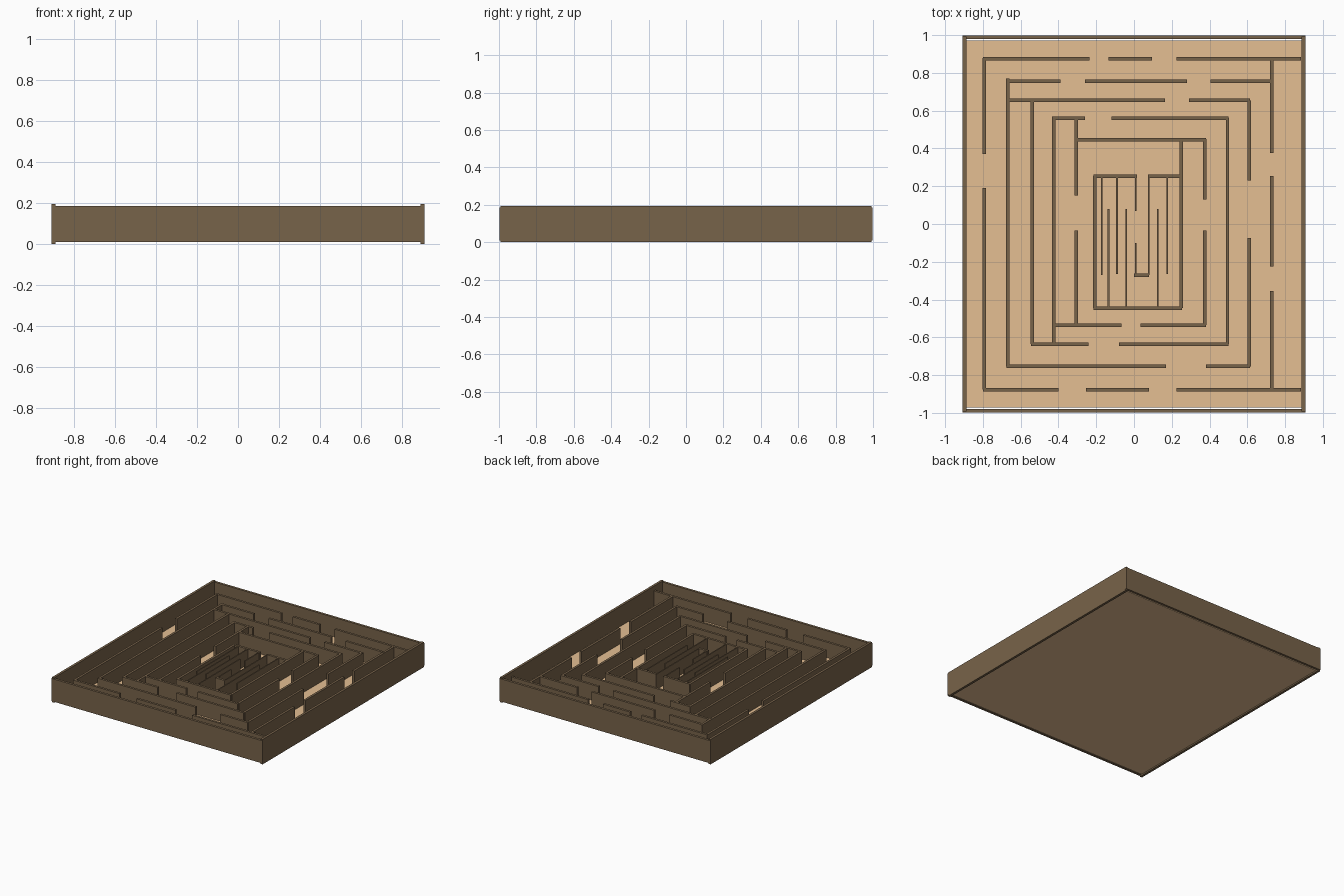
import bpy, bmesh


def material(name, rgb):
    m = bpy.data.materials.new(name)
    m.diffuse_color = (*rgb, 1.0)
    return m


BROWN = material("dark brown wood", (0.187, 0.125, 0.068))
TAN = material("light tan wood", (0.78, 0.52, 0.29))


def boxes(name, spans, mat):
    """One object made of boxes given as (x0, x1, y0, y1, z0, z1)."""
    bm = bmesh.new()
    for x0, x1, y0, y1, z0, z1 in spans:
        cube = bmesh.ops.create_cube(bm, size=1.0)["verts"]
        bmesh.ops.scale(bm, vec=(x1 - x0, y1 - y0, z1 - z0), verts=cube)
        bmesh.ops.translate(bm, vec=((x0 + x1) / 2, (y0 + y1) / 2, (z0 + z1) / 2), verts=cube)
    mesh = bpy.data.meshes.new(name)
    bm.to_mesh(mesh)
    bm.free()
    mesh.materials.append(mat)
    obj = bpy.data.objects.new(name, mesh)
    bpy.context.collection.objects.link(obj)
    return obj


FLOOR, TOP = 0.04, 0.16     # floor level and top of the inner walls

# Floor slab, tan on all sides
boxes("floor", [(-0.887, 0.887, -0.972, 0.972, 0.01, FLOOR)], TAN)

# Outer frame: taller side boards, slightly lower front and back boards over their ends
for side, s in (("left", -1), ("right", 1)):
    a, b = sorted((s * 0.888, s * 0.907))
    boxes(side + "_frame", [(a, b, -0.992, 0.992, 0.0, 0.194)], BROWN)
for side, s in (("front", -1), ("back", 1)):
    a, b = sorted((s * 0.979, s * 0.998))
    boxes(side + "_frame", [(-0.908, 0.908, a, b, 0.01, 0.186)], BROWN)

# Maze walls along x: y -> spans of x
across = {
    0.875: [(-0.8, -0.235), (-0.135, 0.095), (0.225, 0.885)],
    0.755: [(-0.67, -0.39), (-0.26, 0.28), (0.405, 0.73)],
    0.655: [(-0.67, 0.165), (0.29, 0.615)],
    0.56: [(-0.435, -0.26), (-0.12, 0.5)],
    0.447: [(-0.31, 0.38)],
    0.252: [(-0.215, 0.015), (0.075, 0.25)],
    -0.272: [(0.0, 0.08)],
    -0.447: [(-0.215, 0.255)],
    -0.537: [(-0.42, -0.065), (0.035, 0.38)],
    -0.637: [(-0.545, -0.24), (-0.08, 0.5)],
    -0.754: [(-0.675, 0.17), (0.38, 0.615)],
    -0.877: [(-0.8, -0.4), (-0.255, 0.08), (0.225, 0.885)],
}
# Maze walls along y: x -> spans of y
along = {
    -0.793: [(0.37, 0.88), (-0.875, 0.19)],
    -0.668: [(-0.755, 0.77)],
    -0.538: [(-0.635, 0.655)],
    -0.425: [(-0.635, 0.56)],
    -0.305: [(0.15, 0.56), (-0.535, -0.035)],
    -0.208: [(-0.445, 0.255)],
    0.25: [(-0.445, 0.45)],
    0.375: [(0.13, 0.45), (-0.535, -0.035)],
    0.495: [(-0.635, 0.56)],
    0.61: [(0.23, 0.655), (-0.755, -0.075)],
    0.73: [(0.375, 0.875), (-0.225, 0.255), (-0.875, -0.355)],
}
# Thin slats in the centre: x -> spans of y
slats = {
    -0.17: [(-0.27, 0.25)], -0.135: [(-0.44, 0.08)], -0.09: [(-0.265, 0.25)],
    -0.04: [(-0.44, 0.08)], 0.008: [(0.07, 0.25), (-0.27, -0.1)],
    0.077: [(-0.27, 0.25)], 0.127: [(-0.44, 0.08)], 0.177: [(-0.265, 0.25)],
}
T, S = 0.009, 0.004         # half thickness of walls and slats
boxes("maze_walls_across",
      [(a, b, y - T, y + T, FLOOR - 0.01, TOP) for y, runs in across.items() for a, b in runs], BROWN)
boxes("maze_walls_along",
      [(x - T, x + T, a, b, FLOOR - 0.01, TOP - 0.0005) for x, runs in along.items() for a, b in runs], BROWN)
boxes("centre_slats",
      [(x - S, x + S, a, b, FLOOR - 0.01, TOP - 0.001) for x, runs in slats.items() for a, b in runs], BROWN)
